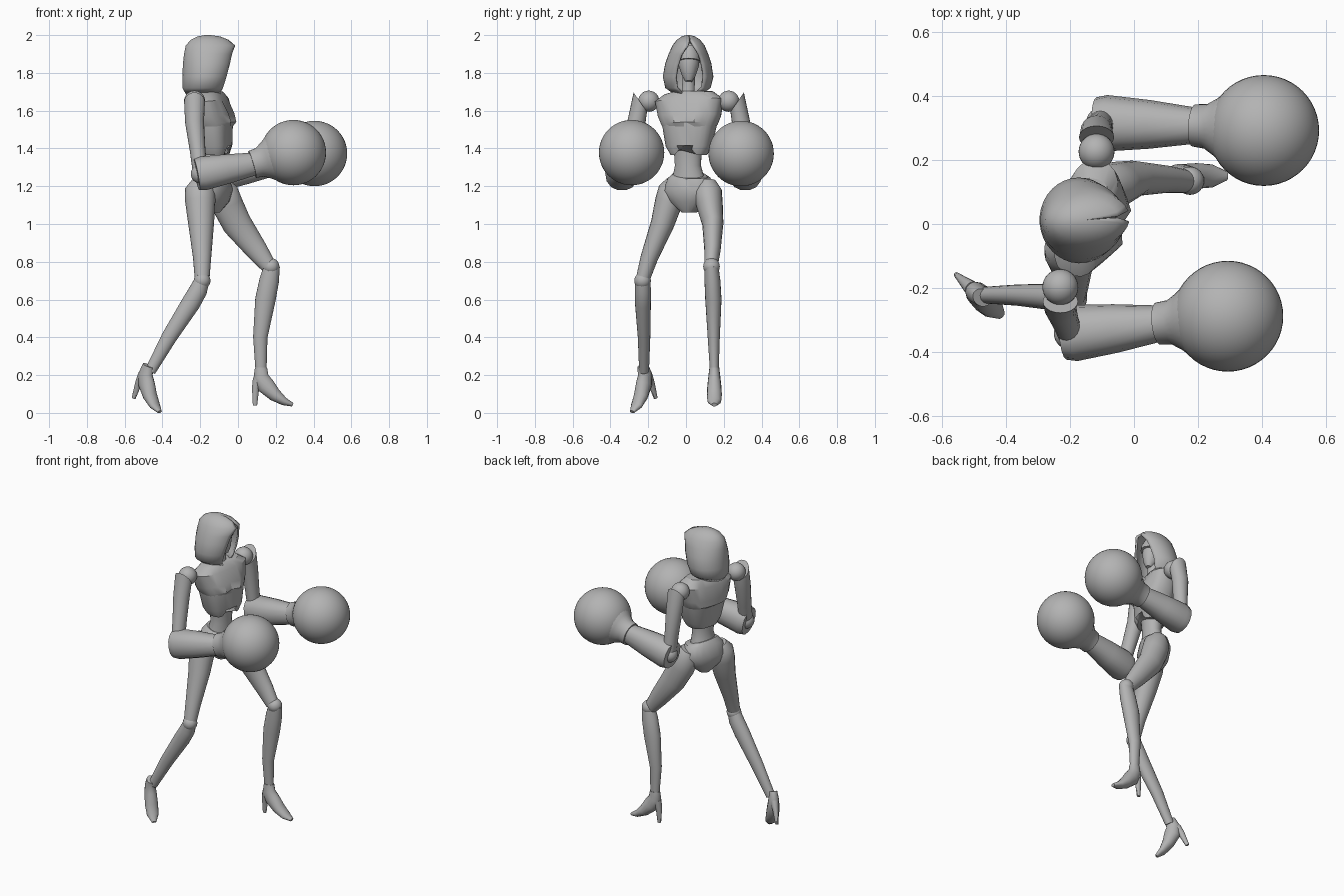
import bpy, bmesh
from math import sin, cos, pi, radians, copysign
from mathutils import Vector, Matrix

if "Cube" in bpy.data.objects:
    bpy.data.objects.remove(bpy.data.objects["Cube"])

grey = bpy.data.materials.new("plain grey")
grey.use_nodes = True
grey.diffuse_color = (0.45, 0.45, 0.45, 1)
grey.node_tree.nodes["Principled BSDF"].inputs["Base Color"].default_value = (0.45, 0.45, 0.45, 1)


def finish(name, bm, angle=40):
    bmesh.ops.recalc_face_normals(bm, faces=bm.faces)
    mesh = bpy.data.meshes.new(name)
    bm.to_mesh(mesh)
    bm.free()
    mesh.materials.append(grey)
    obj = bpy.data.objects.new(name, mesh)
    bpy.context.collection.objects.link(obj)
    bpy.ops.object.select_all(action='DESELECT')
    obj.select_set(True)
    bpy.context.view_layer.objects.active = obj
    bpy.ops.object.shade_smooth_by_angle(angle=radians(angle))
    return obj


def skin(bm, rows, closed=True):
    n = len(rows[0])
    for a, b in zip(rows, rows[1:]):
        for i in range(n if closed else n - 1):
            j = (i + 1) % n
            bm.faces.new((a[i], a[j], b[j], b[i]))


# Rings (centre, side radius, depth radius) skinned along a path
def loft(name, rings, side=(0, 1, 0), n=20, power=1.0, shape=None, angle=40):
    bm = bmesh.new()
    pts = [Vector(r[0]) for r in rings]
    rows = []
    for k, (_, ru, rv) in enumerate(rings):
        t = (pts[min(k + 1, len(pts) - 1)] - pts[max(k - 1, 0)]).normalized()
        u = Vector(side)
        u = (u - t * u.dot(t)).normalized()
        v = u.cross(t)
        row = []
        for i in range(n):
            c, s = cos(2 * pi * i / n), sin(2 * pi * i / n)
            c, s = (copysign(abs(w) ** power, w) for w in (c, s))
            p = pts[k] + u * ru * c + v * rv * s
            row.append(bm.verts.new(shape(p, k, c, s) if shape else p))
        rows.append(row)
    skin(bm, rows)
    bm.faces.new(rows[0])
    bm.faces.new(rows[-1])
    return finish(name, bm, angle)


def ball(name, centre, radius, scale=(1, 1, 1), seg=32):
    bm = bmesh.new()
    bmesh.ops.create_uvsphere(bm, u_segments=seg, v_segments=seg // 2, radius=radius)
    bmesh.ops.transform(bm, verts=bm.verts, matrix=Matrix.Translation(centre) @ Matrix.Diagonal((*scale, 1)))
    return finish(name, bm)


# Hood: open rings around the head, closing at the crown
bm = bmesh.new()
turn = Matrix.Rotation(radians(5), 3, 'Z')
rows = []
for z, cx, rx, ry, gap in ((1.685, -.02, .095, .07, .55), (1.72, -.02, .115, .12, .6), (1.78, -.01, .125, .134, .6),
                           (1.85, 0, .132, .122, .55), (1.90, .006, .132, .105, .45), (1.945, .015, .132, .085, .2),
                           (1.975, .01, .1, .062, .04), (1.993, .005, .06, .035, .02), (2.0, 0, .015, .01, .02)):
    row = []
    for i in range(29):
        a = gap + (2 * pi - 2 * gap) * i / 28
        p = turn @ Vector((cx + rx * cos(a), ry * sin(a), 0))
        row.append(bm.verts.new(p + Vector((-.16, .012, z))))
    rows.append(row)
skin(bm, rows, closed=False)
bm.faces.new(rows[-1])
hood = finish("hood", bm, 50)
mod = hood.modifiers.new("cloth thickness", 'SOLIDIFY')
mod.thickness = .012
mod.offset = -1

# Head, brow mask and neck
loft("face", [((-.10, .015, 1.755), .018, .015), ((-.11, .015, 1.785), .036, .04), ((-.125, .015, 1.84), .055, .06),
              ((-.14, .015, 1.9), .055, .065), ((-.15, .015, 1.95), .03, .035)])
loft("brow_mask", [((-.122, .015, 1.86), .06, .068), ((-.13, .015, 1.89), .061, .07), ((-.14, .015, 1.935), .045, .055)])
loft("neck", [((-.145, .01, 1.66), .06, .055), ((-.14, .012, 1.7), .034, .036), ((-.135, .015, 1.8), .032, .034)])

# Torso, turned towards the right hand
across = (.25, .97, 0)
facing = Vector((.97, -.25, 0))


def bust(p, k, c, s):
    # two soft points with a valley at the breastbone
    if k in (1, 2) and s > 0:
        p = p + facing * (.022 * sin(pi * min(1, abs(c) * 1.5)) * s - .008 * s)
    return p


def arch(p, k, c, s):
    # raised rib opening at the front
    if k == 0 and s > 0:
        p = p + Vector((0, 0, .07 * max(0, 1 - abs(c) * 1.6)))
    return p


loft("upper_chest", [((-.135, .018, 1.515), .142, .098), ((-.135, .018, 1.53), .15, .106),
                     ((-.14, .018, 1.57), .168, .1), ((-.15, .018, 1.655), .185, .085),
                     ((-.15, .015, 1.695), .13, .062), ((-.15, .015, 1.705), .06, .05)],
     across, 24, .75, bust, 30)
loft("rib_cage", [((-.125, .015, 1.365), .095, .075), ((-.125, .015, 1.41), .122, .088), ((-.135, .018, 1.53), .145, .1)],
     across, 24, .75, arch, 30)
loft("waist", [((-.13, .01, 1.48), .09, .07), ((-.13, .01, 1.38), .075, .06), ((-.13, .01, 1.31), .07, .055),
               ((-.135, .012, 1.25), .085, .065), ((-.14, .015, 1.2), .1, .07)], across)
hips = (.45, .89, 0)
loft("pelvis", [((-.135, .015, 1.262), .088, .07), ((-.14, .015, 1.245), .115, .082), ((-.14, .018, 1.18), .148, .095),
                ((-.14, .018, 1.12), .11, .085), ((-.14, .018, 1.06), .035, .045)], hips, 20, .85)


# Arms: ball shoulder, sleeve, elbow, broad forearm, round glove
def arm(side, s, shoulder, elbow, wrist, hand):
    sh, el, wr, ha = map(Vector, (shoulder, elbow, wrist, hand))
    ball(side + "_shoulder", sh, .056)
    out = Vector((0, s, 0))
    top = sh + out * .045 - Vector((0, 0, .005))
    mid = sh + out * .065 - Vector((0, 0, .11))

    def slant(p, k, c, w):
        return p + Vector((0, 0, .045 * c * s)) if k == 0 else p
    loft(side + "_upper_arm", [(top, .036, .055), (mid, .048, .05), (mid.lerp(el, .5), .045, .042), (el, .045, .038)],
         shape=slant)
    ball(side + "_elbow", el, .05)
    back = el - (wr - el).normalized() * .02
    loft(side + "_forearm", [(back, .08, .084), (el + (wr - el) * .05, .088, .092), (el.lerp(wr, .5), .076, .08),
                             (wr, .056, .062)], n=14, power=.9)
    way = (ha - wr).normalized()
    loft(side + "_cuff", [(wr - way * .01, .066, .074), (wr + way * .03, .07, .078), (wr + way * .065, .092, .098),
                          (wr + way * .1, .122, .124), (wr + way * .15, .15, .15)], n=28)
    ball(side + "_glove", ha, .173, seg=48)


arm("right", -1, (-.23, -.197, 1.65), (-.2, -.342, 1.265), (.085, -.31, 1.318), (.293, -.288, 1.378))
arm("left", 1, (-.117, .226, 1.65), (-.1, .315, 1.265), (.197, .307, 1.318), (.405, .292, 1.373))


# Legs: thigh, knee, shin
def leg(side, thigh, knee, shin):
    loft(side + "_thigh", thigh)
    ball(side + "_knee", knee, .044)
    loft(side + "_shin", shin)


leg("right",
    [((-.195, -.06, 1.225), .045, .05), ((-.2, -.075, 1.185), .07, .08), ((-.2, -.09, 1.12), .074, .08),
     ((-.195, -.125, 1.0), .062, .068), ((-.19, -.195, .82), .046, .048), ((-.19, -.225, .72), .038, .04)],
    (-.19, -.23, .7),
    [((-.187, -.23, .71), .038, .038), ((-.21, -.228, .65), .043, .048), ((-.25, -.228, .58), .042, .05),
     ((-.365, -.222, .4), .033, .041), ((-.465, -.222, .22), .026, .029)])
leg("left",
    [((-.1, .11, 1.22), .05, .05), ((-.08, .115, 1.17), .075, .08), ((-.055, .125, 1.1), .07, .083),
     ((-.005, .142, 1.0), .056, .078), ((.1, .14, .86), .043, .058), ((.16, .133, .78), .036, .042)],
    (.175, .135, .775),
    [((.18, .135, .78), .036, .042), ((.165, .14, .7), .042, .052), ((.145, .145, .6), .043, .054),
     ((.118, .147, .4), .032, .038), ((.122, .15, .22), .023, .029)])


# High-heeled shoes, modelled around the ankle then turned and pitched
def shoe(side, ankle, yaw, pitch):
    m = Matrix.Translation(ankle) @ Matrix.Rotation(radians(yaw), 4, 'Z') @ Matrix.Rotation(radians(pitch), 4, 'Y')
    parts = (loft(side + "_shoe", [((-.003, 0, .0), .026, .033), ((-.004, 0, -.05), .032, .042),
                                   ((.022, 0, -.095), .037, .048), ((.07, 0, -.145), .04, .036),
                                   ((.12, 0, -.18), .036, .022), ((.165, 0, -.197), .014, .01)], n=14),
             loft(side + "_heel", [((-.02, 0, -.06), .026, .028), ((-.032, 0, -.11), .018, .02),
                                   ((-.035, 0, -.2), .009, .012)], n=10))
    for part in parts:
        part.data.transform(m)


shoe("left", (.125, .15, .24), 0, 0)
shoe("right", (-.473, -.232, .25), -42, 22)
